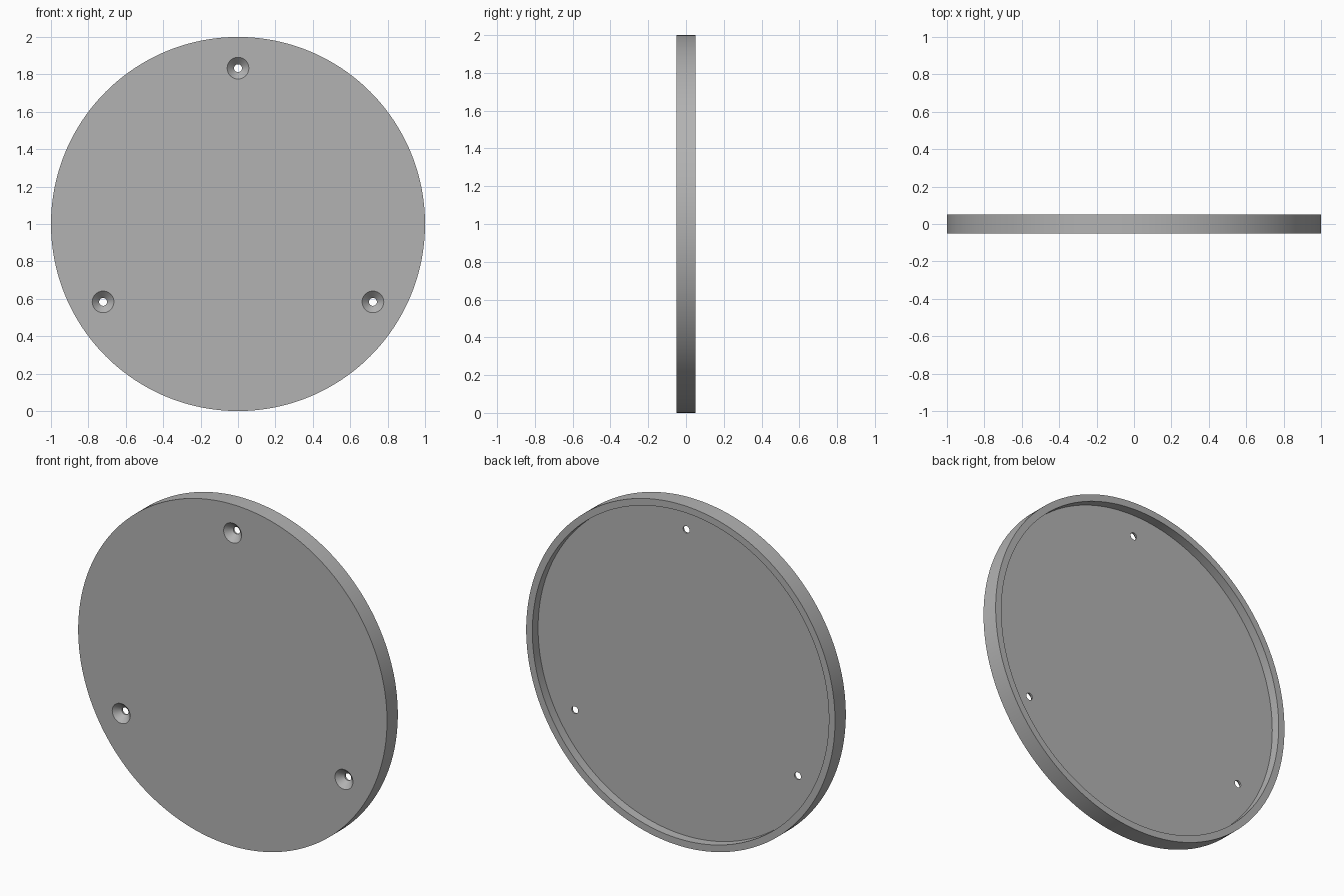
import bpy, bmesh
from math import pi, sin, cos
from mathutils import Vector

cube = bpy.data.objects.get("Cube")
if cube:
    bpy.data.objects.remove(cube)

grey = bpy.data.materials.new("plain_grey")
grey.use_nodes = True
grey.diffuse_color = (0.45, 0.45, 0.45, 1)
grey.node_tree.nodes["Principled BSDF"].inputs["Base Color"].default_value = grey.diffuse_color

RADIUS, HALF = 1.0, 0.05
RIM = 0.04            # width of the raised edge
FLOOR = -0.003        # y of the recessed back surface
HOLE_RING = 0.833     # distance of the screw holes from the centre


def lathe(name, profile, centre, steps):
    """Turn (radius, y) points, from axis to axis, about the y direction."""
    mesh = bpy.data.meshes.new(name)
    bm = bmesh.new()
    rings = []
    for r, y in profile:
        rings.append([bm.verts.new((r * sin(2 * pi * i / steps), y, r * cos(2 * pi * i / steps)))
                      for i in range(steps)])
    for a, b in zip(rings, rings[1:]):
        for i in range(steps):
            j = (i + 1) % steps
            bm.faces.new((a[i], a[j], b[j], b[i]))
    # flat caps at both ends
    bm.faces.new(rings[0])
    bm.faces.new(rings[-1])
    bmesh.ops.recalc_face_normals(bm, faces=bm.faces)
    bm.to_mesh(mesh)
    bm.free()
    obj = bpy.data.objects.new(name, mesh)
    obj.location = centre
    mesh.materials.append(grey)
    bpy.context.collection.objects.link(obj)
    return obj


# Round cover: flat front, raised rim around a shallow recess at the back
cover = lathe("round_cover", [
    (RADIUS - RIM, FLOOR), (RADIUS - RIM, HALF), (RADIUS, HALF), (RADIUS, -HALF),
], Vector((0, 0, 1)), 192)

# Three countersunk screw holes
cutters = []
for k in range(3):
    a = 2 * pi * k / 3
    centre = Vector((HOLE_RING * sin(a), 0, 1 + HOLE_RING * cos(a)))
    cutter = lathe("screw_hole_cutter", [
        (0.068, -HALF - 0.01), (0.058, -HALF), (0.021, -0.013), (0.021, HALF),
    ], centre, 48)
    cutter.hide_render = True
    cutters.append(cutter)
    cut = cover.modifiers.new("screw_hole", "BOOLEAN")
    cut.operation = "DIFFERENCE"
    cut.solver = "EXACT"
    cut.object = cutter

# Bake the holes into the cover and drop the cutters
bpy.ops.object.select_all(action="DESELECT")
cover.select_set(True)
bpy.context.view_layer.objects.active = cover
for name in [m.name for m in cover.modifiers]:
    bpy.ops.object.modifier_apply(modifier=cover.modifiers[0].name)
for cutter in cutters:
    bpy.data.objects.remove(cutter)
bpy.ops.object.shade_smooth_by_angle(angle=pi / 6)
